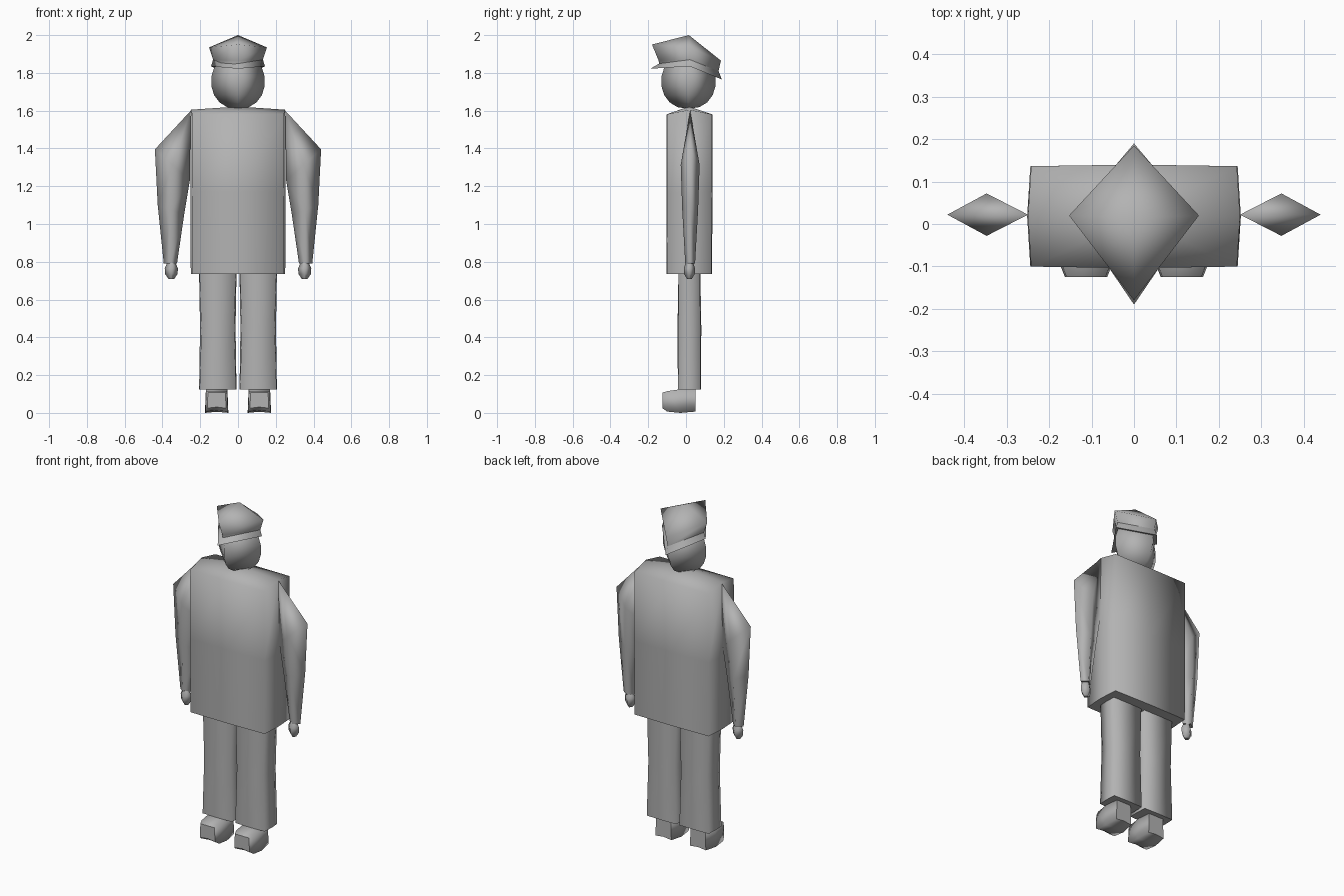
import bpy, bmesh, math

if "Cube" in bpy.data.objects:
    bpy.data.objects.remove(bpy.data.objects["Cube"])

grey = bpy.data.materials.new("plain grey")
grey.diffuse_color = (0.45, 0.45, 0.45, 1)
grey.use_nodes = True
grey.node_tree.nodes["Principled BSDF"].inputs["Base Color"].default_value = grey.diffuse_color


def loft(name, rings, caps=True, sharp_caps=True):
    """Skin a stack of equal-length rings; one-point rings become tips."""
    bm = bmesh.new()
    rows = [[bm.verts.new(p) for p in r] for r in rings]
    for a, b in zip(rows, rows[1:]):
        n = max(len(a), len(b))
        for i in range(n):
            j = (i + 1) % n
            if len(a) == 1:
                bm.faces.new((a[0], b[j], b[i]))
            elif len(b) == 1:
                bm.faces.new((a[i], a[j], b[0]))
            else:
                bm.faces.new((a[i], a[j], b[j], b[i]))
    for row in (rows[0], rows[-1]):
        if caps and len(row) > 1:
            f = bm.faces.new(row)
            if sharp_caps:
                for e in f.edges:
                    e.smooth = False
    bmesh.ops.recalc_face_normals(bm, faces=bm.faces)
    for f in bm.faces:
        f.smooth = True
    me = bpy.data.meshes.new(name)
    bm.to_mesh(me)
    bm.free()
    me.materials.append(grey)
    ob = bpy.data.objects.new(name, me)
    bpy.context.collection.objects.link(ob)
    return ob


def diamond(cx, cy, z, rx, ry):
    return [(cx + rx, cy, z), (cx, cy + ry, z), (cx - rx, cy, z), (cx, cy - ry, z)]


def box_ring(cx, cy, z, rx, ry, corner=0.97, dip=0.0):
    """Eight-point, slightly bulged rectangle; dip lowers front and back."""
    c = corner
    pts = [(1, 0), (c, c), (0, 1), (-c, c), (-1, 0), (-c, -c), (0, -1), (c, -c)]
    return [(cx + x * rx, cy + y * ry, z - dip * abs(y)) for x, y in pts]


# torso with a ridged top
loft("torso", [box_ring(0, 0.018, 0.735, 0.25, 0.12),
               box_ring(0, 0.018, 1.17, 0.252, 0.122),
               box_ring(0, 0.018, 1.605, 0.25, 0.122, dip=0.025),
               [(0, 0.015, 1.622)]])

# head: four-sided oval
head = [[(0, 0.01, 1.61)]]
for i in range(1, 9):
    a = math.pi * i / 9
    r = math.sin(a) ** 0.85
    head.append(diamond(0, 0.013, 1.755 - 0.145 * math.cos(a), 0.143 * r, 0.145 * r))
head.append([(0, 0.013, 1.90)])
loft("head", head)


# cap: rings given as side x, side z, front y, front z, back y, back z
def cap_ring(x, z, fy, fz, by, bz):
    return [(x, 0.02, z), (0, by, bz), (-x, 0.02, z), (0, fy, fz)]


loft("cap_crown", [cap_ring(0.135, 1.845, -0.14, 1.84, 0.185, 1.77),
                   cap_ring(0.132, 1.87, -0.145, 1.865, 0.172, 1.81),
                   cap_ring(0.153, 1.935, -0.18, 1.95, 0.185, 1.865),
                   [(0, 0.015, 2.0)]])
loft("cap_visor", [cap_ring(0.143, 1.835, -0.19, 1.822, 0.19, 1.765),
                   cap_ring(0.132, 1.87, -0.14, 1.85, 0.172, 1.81)])

for side, s in (("left", -1), ("right", 1)):
    # arm: flat diamond section, tip at the shoulder
    def arm_ring(xo, zo, xi, zi, ry):
        xm, zm = (xo + xi) / 2, (zo + zi) / 2
        return [(s * xo, 0.022, zo), (s * xm, 0.022 + ry, zm),
                (s * xi, 0.022, zi), (s * xm, 0.022 - ry, zm)]

    loft(side + "_arm", [[(s * 0.25, 0.022, 1.6)],
                         arm_ring(0.44, 1.395, 0.255, 1.23, 0.05),
                         arm_ring(0.425, 1.1, 0.285, 1.05, 0.042),
                         arm_ring(0.393, 0.79, 0.323, 0.79, 0.026)])
    # hand
    loft(side + "_hand", [diamond(s * 0.353, 0.018, 0.795, 0.022, 0.02),
                          diamond(s * 0.353, 0.018, 0.765, 0.035, 0.03),
                          diamond(s * 0.353, 0.018, 0.735, 0.033, 0.028),
                          diamond(s * 0.353, 0.018, 0.708, 0.014, 0.012)])
    # trouser leg
    loft(side + "_leg", [box_ring(s * 0.107, 0.018, 0.125, 0.099, 0.061),
                         box_ring(s * 0.107, 0.018, 0.45, 0.094, 0.063, 0.92),
                         box_ring(s * 0.107, 0.018, 0.74, 0.099, 0.058)])
    # shoe with a chamfered toe
    cx = s * 0.113
    shoe = []
    for y, rx, z0, z1 in ((0.05, 0.052, 0.012, 0.13), (-0.03, 0.062, 0.005, 0.13),
                          (-0.10, 0.06, 0.012, 0.12), (-0.125, 0.05, 0.03, 0.112)):
        shoe.append([(cx - rx, y, z0), (cx, y, z0 + 0.006), (cx + rx, y, z0),
                     (cx + rx * 0.92, y, z1), (cx - rx * 0.92, y, z1)])
    loft(side + "_shoe", shoe)

# rest the soles on the ground
for ob in bpy.context.collection.objects:
    if ob.name.endswith("shoe"):
        ob.location.z = -0.005
